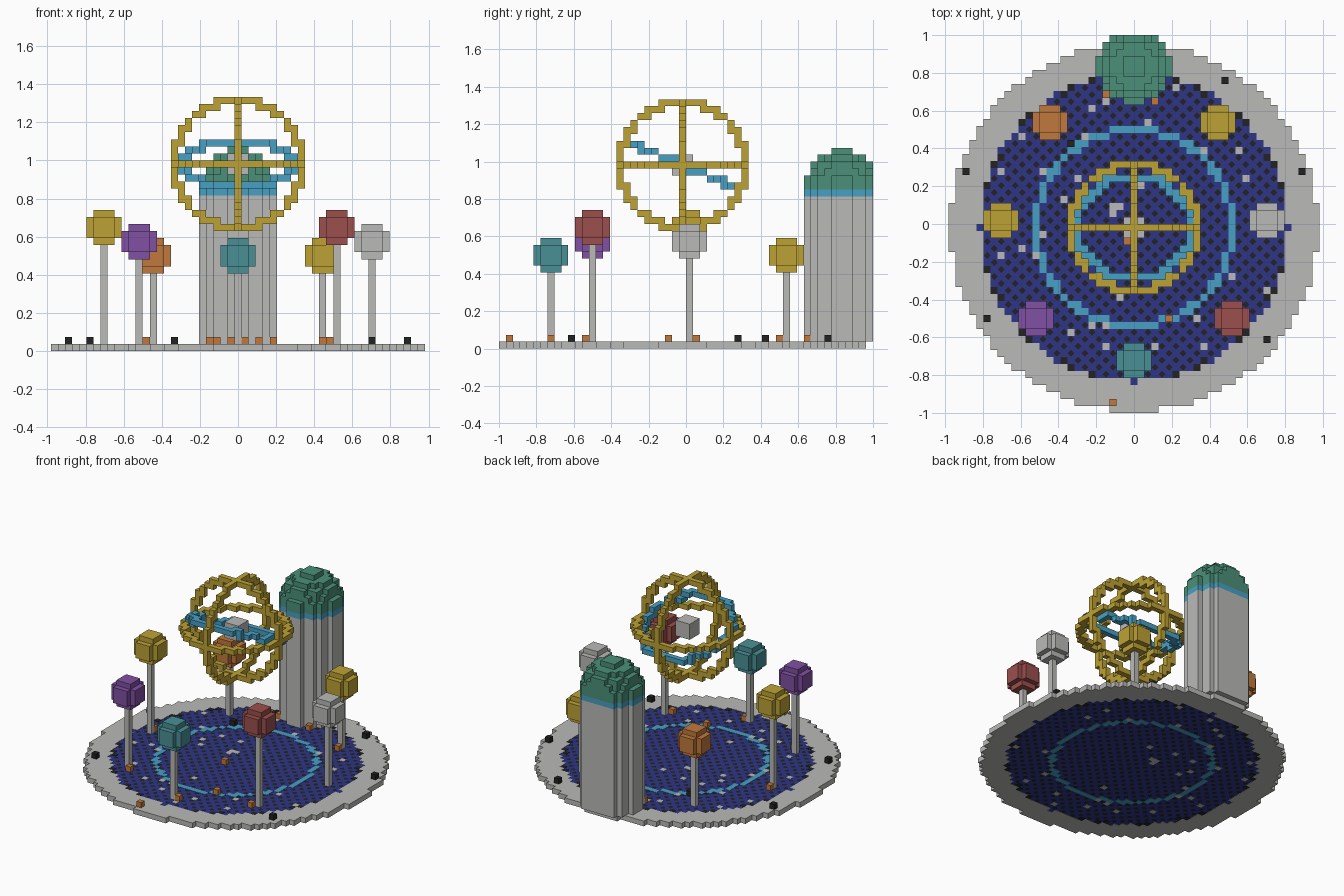
import bpy, bmesh, math, random
from itertools import product

random.seed(4)
cube = bpy.data.objects.get("Cube")
if cube:
    bpy.data.objects.remove(cube, do_unlink=True)

S = 1 / 27          # edge of one block
Y0 = -S / 2         # plaza centre


def material(name, r, g, b):
    m = bpy.data.materials.new(name)
    m.use_nodes = True
    m.diffuse_color = (r, g, b, 1)
    bsdf = m.node_tree.nodes["Principled BSDF"]
    bsdf.inputs["Base Color"].default_value = (r, g, b, 1)
    bsdf.inputs["Roughness"].default_value = 0.9
    return m


STONE = material("pale stone", .49, .49, .48)
GOLD = material("gold", .51, .36, .035)
CYAN = material("sky cyan", .065, .35, .54)
GREEN = material("dome green", .07, .28, .19)
BLUE = material("deep blue", .027, .036, .24)
BLACK = material("black", .016, .016, .016)
ORANGE = material("orange", .53, .19, .045)
PURPLE = material("purple", .22, .08, .37)
RED = material("brick red", .33, .08, .075)
TEAL = material("teal", .065, .28, .30)


def finish(name, bm, mat):
    bmesh.ops.recalc_face_normals(bm, faces=bm.faces)
    me = bpy.data.meshes.new(name)
    bm.to_mesh(me)
    bm.free()
    me.materials.append(mat)
    ob = bpy.data.objects.new(name, me)
    bpy.context.collection.objects.link(ob)
    return ob


def blocks(name, cells, mat):
    """Mesh the outer faces of a set of unit blocks (i, j, k)."""
    cells = set(cells)
    bm = bmesh.new()
    verts = {}

    def corner(p):
        if p not in verts:
            verts[p] = bm.verts.new(((p[0] - .5) * S, (p[1] - .5) * S + Y0, p[2] * S))
        return verts[p]

    for c in cells:
        for axis, side in product(range(3), (0, 1)):
            n = list(c)
            n[axis] += 2 * side - 1
            if tuple(n) in cells:
                continue
            u, v = (axis + 1) % 3, (axis + 2) % 3
            loop = []
            for a, b in ((0, 0), (1, 0), (1, 1), (0, 1)):
                p = list(c)
                p[axis] += side
                p[u] += a
                p[v] += b
                loop.append(corner(tuple(p)))
            bm.faces.new(loop if side else loop[::-1])
    me = bpy.data.meshes.new(name)
    bm.to_mesh(me)
    bm.free()
    me.materials.append(mat)
    ob = bpy.data.objects.new(name, me)
    bpy.context.collection.objects.link(ob)
    return ob


def disc(r2, k=0):
    n = int(math.sqrt(r2))
    return {(i, j, k) for i, j in product(range(-n, n + 1), repeat=2) if i * i + j * j <= r2}


def circle(r):
    n = r + 1
    return {(a, b) for a, b in product(range(-n, n + 1), repeat=2)
            if r - .5 <= math.hypot(a, b) < r + .5}


# Plaza: stone rim, inlaid cyan ring, blue mosaic
pond = disc(484)
blocks("plaza_rim", disc(690) - pond, STONE)
ring = {(a, b, 0) for a, b in circle(14)}
blocks("plaza_ring", ring, CYAN)
mosaic = pond - ring
specks = set(random.sample(sorted(mosaic), 36))
blocks("mosaic_specks", specks, STONE)
mosaic -= specks
odd = {c for c in mosaic if (c[0] + c[1]) % 2}
edge = {c for c in odd if math.hypot(c[0], c[1]) > 21.4}
blocks("mosaic_edge", edge, BLACK)
floor = blocks("mosaic_floor", mosaic - edge, BLUE)
for v in floor.data.vertices:       # recess the floor so the tiles stand proud
    v.co.z = .002 if v.co.z < S / 2 else S - .002

# Black diamond tiles set into the mosaic
bm = bmesh.new()
for i, j, _ in odd - edge:
    for z in (0, S):
        bm.faces.new([bm.verts.new(((i + dx) * S, (j + dy) * S + Y0, z))
                      for dx, dy in ((.5, 0), (0, .5), (-.5, 0), (0, -.5))])
tiles = finish("mosaic_tiles", bm, BLACK)
for p in tiles.data.polygons:
    if (p.normal.z > 0) != (p.center.z > S / 2):
        p.flip()

# Loose blocks standing on the plaza
blocks("black_markers", [(i, j, 1) for i, j in (
    (13, 21), (-24, 8), (24, 8), (-21, -13), (19, -16), (-9, 12))], BLACK)
blocks("orange_markers", [(i, j, 1) for i, j in (
    (-3, -25), (-4, 19), (3, 18), (5, -13), (-19, 2), (-13, -14), (13, -14),
    (12, 14), (1, -19), (-1, -2))], ORANGE)

# Globes on poles
for label, i, j, k, mat in (
        ("west", -19, 1, 17, GOLD), ("south_west", -14, -13, 15, PURPLE),
        ("south", 0, -19, 13, TEAL), ("south_east", 14, -13, 17, RED),
        ("east", 19, 1, 15, STONE), ("north_east", 12, 15, 13, GOLD),
        ("north_west", -12, 15, 13, ORANGE)):
    blocks(label + "_pole", [(i, j, z) for z in range(1, k - 2)], STONE)
    blocks(label + "_globe", [(i + a, j + b, k + c)
                              for a, b, c in product(range(-2, 3), repeat=3)
                              if a * a + b * b + c * c <= 6], mat)

# Domed tower, cut flat at the back
TY, TR2 = 23, 27


def tower_layer(k, r2):
    return {(i, j + TY, k) for i, j, _ in disc(r2) if j <= 4}


blocks("tower_wall", set().union(*(tower_layer(k, TR2) for k in range(1, 22))), STONE)
blocks("tower_band", tower_layer(22, TR2), CYAN)
blocks("tower_dome", set().union(*(tower_layer(23 + d, TR2 - d * d) for d in range(6))), GREEN)

# Floating ring sphere with a tilted inner ring and a core
C = 26
hoop = circle(9)
blocks("gold_rings", {(a, 0, C + b) for a, b in hoop} | {(0, a, C + b) for a, b in hoop}
       | {(a, b, C) for a, b in hoop}, GOLD)
tilt = math.asin(3.1 / 8)
inner = set()
for s in range(360):
    t = math.radians(s)
    inner.add((round(8 * math.cos(t)), round(8 * math.sin(t) * math.cos(tilt)),
               C - round(8 * math.sin(t) * math.sin(tilt))))
blocks("tilted_ring", inner, CYAN)
blocks("core", [(a, b, C + c) for a, b, c in product((-1, 0, 1), repeat=3)], STONE)
